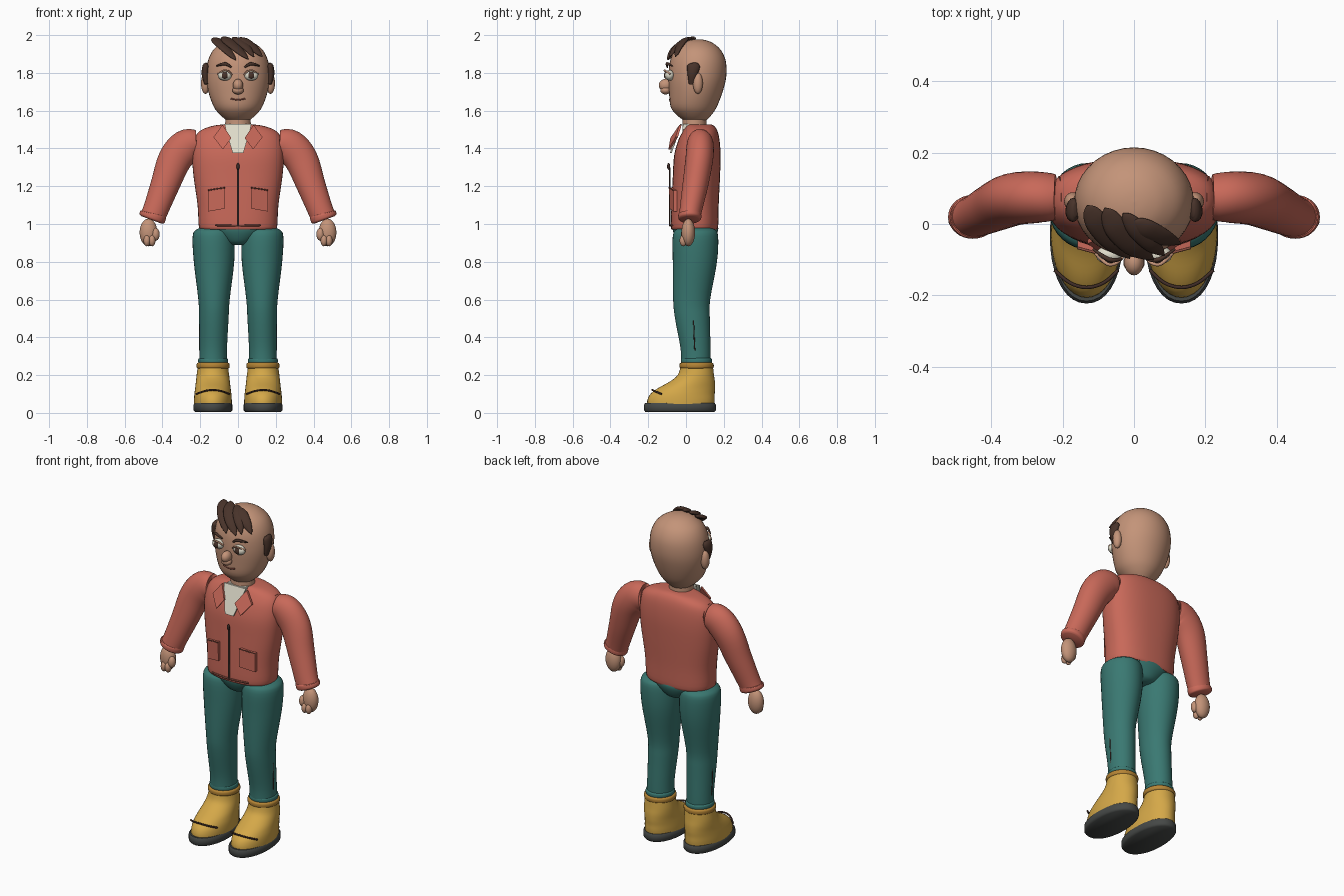
import bpy, bmesh, math
from mathutils import Vector


def colour(name, r, g, b):
    m = bpy.data.materials.new(name)
    m.diffuse_color = (r, g, b, 1)
    return m


SKIN = colour("skin", .55, .295, .19)
JACKET = colour("jacket_red", .58, .14, .10)
TEAL = colour("trouser_teal", .042, .19, .168)
YELLOW = colour("boot_yellow", .66, .39, .065)
TAN = colour("boot_trim", .46, .23, .035)
SOLE = colour("sole_grey", .06, .065, .062)
HAIR = colour("hair_brown", .065, .033, .023)
CREAM = colour("cream", .75, .72, .6)
MOUTH = colour("mouth_red", .26, .08, .055)
TRIM = colour("dark_trim", .05, .025, .02)


def finish(bm, name, mat, angle=50):
    bmesh.ops.recalc_face_normals(bm, faces=bm.faces)
    me = bpy.data.meshes.new(name)
    bm.to_mesh(me)
    bm.free()
    me.materials.append(mat)
    ob = bpy.data.objects.new(name, me)
    bpy.context.collection.objects.link(ob)
    bpy.ops.object.select_all(action='DESELECT')
    ob.select_set(True)
    bpy.context.view_layer.objects.active = ob
    bpy.ops.object.shade_smooth_by_angle(angle=math.radians(angle))
    return ob


def smooth_path(pts, steps):
    """Catmull-Rom interpolation of tuples."""
    out = []
    for i in range(len(pts) - 1):
        p0, p1, p2, p3 = (pts[max(0, min(len(pts) - 1, i + k))] for k in (-1, 0, 1, 2))
        for s in range(steps):
            t = s / steps
            out.append([.5 * (2 * b + (c - a) * t + (2 * a - 5 * b + 4 * c - d) * t * t
                              + (3 * b - a - 3 * c + d) * t ** 3)
                        for a, b, c, d in zip(p0, p1, p2, p3)])
    return out + [list(pts[-1])]


def sweep(name, pts, mat, ref=(1, 0, 0), tangent=None, power=2, n=36, steps=4, side=1):
    """Elliptical rings (x, y, z, radius along ref, other radius) along a path."""
    rows = smooth_path(pts, steps) if steps > 1 else pts
    bm, rings = bmesh.new(), []
    cs = [Vector((r[0] * side, r[1], r[2])) for r in rows]
    ref = Vector((ref[0] * side, ref[1], ref[2]))
    for i, r in enumerate(rows):
        t = Vector(tangent) if tangent else (cs[min(i + 1, len(cs) - 1)] - cs[max(i - 1, 0)]).normalized()
        u = (ref - t * ref.dot(t)).normalized()
        v = t.cross(u)
        ring = []
        for k in range(n):
            c, s = math.cos(2 * math.pi * k / n), math.sin(2 * math.pi * k / n)
            c = math.copysign(abs(c) ** (2 / power), c)
            s = math.copysign(abs(s) ** (2 / power), s)
            ring.append(bm.verts.new(cs[i] + u * c * max(r[3], .0005) + v * s * max(r[4], .0005)))
        rings.append(ring)
    for a, b in zip(rings, rings[1:]):
        for k in range(n):
            bm.faces.new((a[k], a[(k + 1) % n], b[(k + 1) % n], b[k]))
    bm.faces.new(rings[0])
    bm.faces.new(rings[-1])
    return finish(bm, name, mat)


def stack(name, secs, mat, cx=0, **kw):
    """Horizontal sections (z, centre y, x radius, y radius)."""
    return sweep(name, [(cx, y, z, a, b) for z, y, a, b in secs], mat, tangent=(0, 0, 1), **kw)


def ball(name, c, r, mat):
    bm = bmesh.new()
    bmesh.ops.create_uvsphere(bm, u_segments=24, v_segments=14, radius=1)
    for v in bm.verts:
        v.co = Vector(c) + Vector(a * b for a, b in zip(v.co, r))
    return finish(bm, name, mat)


def tube(name, pts, r, mat, side=1):
    return sweep(name, [(*p, r, r) for p in pts], mat, ref=(.1, .3, .9) if abs(pts[0][2] - pts[-1][2]) < .08
                 else (1, 0, 0), n=8, side=side)


def plate(name, pts, depth, mat, side=1):
    bm = bmesh.new()
    front = [bm.verts.new((x * side, y, z)) for x, y, z in pts]
    back = [bm.verts.new((x * side, y + depth, z)) for x, y, z in pts]
    bm.faces.new(front)
    bm.faces.new(back)
    for i in range(len(pts)):
        j = (i + 1) % len(pts)
        bm.faces.new((front[i], front[j], back[j], back[i]))
    return finish(bm, name, mat, 30)


# Head and neck
stack("head", [(1.545, .048, .055, .055), (1.575, .043, .092, .09), (1.62, .041, .128, .122),
               (1.70, .052, .157, .142), (1.78, .06, .168, .153), (1.86, .063, .16, .148),
               (1.92, .063, .132, .122), (1.958, .062, .085, .08), (1.974, .062, .04, .038),
               (1.978, .062, .001, .001)], SKIN)
stack("neck", [(1.48, .045, .07, .065), (1.57, .045, .066, .062)], SKIN)

# Face centre
ball("nose", (0, -.108, 1.735), (.027, .036, .033), SKIN)
ball("nose_tip", (0, -.108, 1.708), (.03, .028, .022), SKIN)
tube("mouth", [(-.038, -.083, 1.664), (0, -.087, 1.657), (.038, -.083, 1.664)], .004, MOUTH)

# Torso, shirt and jacket front
stack("jacket_body", [(.972, .045, .19, .115), (.985, .045, .207, .125), (1.1, .048, .214, .125),
                      (1.25, .055, .235, .125), (1.36, .06, .243, .123), (1.44, .068, .235, .11),
                      (1.49, .075, .205, .092), (1.518, .075, .14, .075), (1.528, .07, .07, .06)],
      JACKET, power=2.4, n=48)
plate("shirt", [(-.072, -.03, 1.53), (.072, -.03, 1.53), (.05, -.06, 1.45), (.028, -.085, 1.375),
                (-.028, -.085, 1.375), (-.05, -.06, 1.45)], .009, CREAM)
plate("collar_back", [(-.06, -.02, 1.5), (.06, -.02, 1.5), (.06, -.015, 1.53), (-.06, -.015, 1.53)], .05, CREAM)
sweep("zip", [(0, -.086, .99, .006, .004), (0, -.086, 1.3, .006, .004)], TRIM, n=8, steps=1)
ball("zip_pull", (0, -.092, 1.305), (.008, .008, .018), TRIM)
tube("hem_seam", [(-.12, -.074, .993), (0, -.084, .991), (.12, -.074, .993)], .005, MOUTH)

# Trouser hips
stack("hips", [(.89, .05, .05, .06), (.905, .05, .085, .09), (.95, .05, .15, .115),
               (.985, .05, .19, .12), (1.0, .05, .17, .1)], TEAL)

for s, tag in ((1, "left"), (-1, "right")):
    # Eyes, brows, ears and sideburns
    ball("eye_" + tag, (s * .07, -.087, 1.787), (.037, .026, .028), CREAM)
    ball("iris_" + tag, (s * .07, -.106, 1.787), (.017, .011, .019), HAIR)
    tube("eyelid_" + tag, [(.033, -.094, 1.79), (.05, -.11, 1.808), (.075, -.112, 1.813),
                           (.107, -.083, 1.793)], .005, SKIN, s)
    sweep("brow_" + tag, [(.035, -.098, 1.83, .004, .004), (.07, -.1, 1.848, .009, .007),
                          (.115, -.07, 1.836, .003, .003)], HAIR, ref=(0, 0, 1), n=12, side=s)
    ball("ear_" + tag, (s * .172, .063, 1.745), (.024, .026, .056), SKIN)
    sweep("sideburn_" + tag, [(.163, .04, 1.85, .008, .02), (.17, .04, 1.835, .018, .034),
                              (.174, .034, 1.79, .018, .026), (.168, .03, 1.74, .01, .015)],
          HAIR, n=16, side=s)

    # Lapels and pockets
    plate("lapel_" + tag, [(.13, -.055, 1.46), (.082, -.035, 1.525), (.035, -.083, 1.455),
                           (.08, -.093, 1.395)], .012, JACKET, s)
    plate("pocket_" + tag, [(.068, -.088, 1.082), (.158, -.066, 1.066), (.158, -.066, 1.178),
                            (.072, -.089, 1.192)], .022, JACKET, s)
    tube("pocket_edge_" + tag, [(.07, -.09, 1.192), (.114, -.079, 1.186), (.159, -.067, 1.178)], .0035, MOUTH, s)

    # Sleeve, cuff and hand
    sweep("sleeve_" + tag, [(.195, .075, 1.42, .05, .045), (.22, .075, 1.425, .073, .064),
                            (.275, .075, 1.41, .09, .072), (.335, .07, 1.34, .089, .073),
                            (.385, .05, 1.21, .077, .068), (.43, .028, 1.09, .068, .06),
                            (.45, .02, 1.04, .066, .057)], JACKET, side=s)
    sweep("cuff_" + tag, [(.447, .02, 1.055, .066, .057), (.449, .02, 1.048, .071, .061),
                          (.456, .02, 1.03, .07, .06), (.459, .02, 1.022, .058, .05)], JACKET, side=s)
    ball("palm_" + tag, (s * .474, .012, .955), (.047, .036, .073), SKIN)
    ball("thumb_" + tag, (s * .436, -.005, .945), (.021, .022, .034), SKIN)
    for x in (.455, .482):
        ball("finger_" + tag, (s * x, -.014, .912), (.018, .02, .03), SKIN)

    # Trouser leg with turn-up and side seam
    sweep("trouser_leg_" + tag, [(.128, .05, .985, .05, .06), (.128, .05, .972, .09, .1),
                                 (.13, .05, .935, .11, .12), (.127, .047, .8, .107, .117),
                                 (.127, .03, .6, .083, .098), (.128, .034, .5, .078, .092),
                                 (.131, .05, .35, .073, .08), (.132, .053, .27, .073, .078)],
          TEAL, tangent=(0, 0, 1), side=s)
    for nm, z, r, mat in (("turn_up_", .275, .078, TEAL), ("boot_collar_", .25, .087, TAN)):
        stack(nm + tag, [(z - .016, .056, r - .008, r - .006), (z - .009, .056, r, r + .003),
                         (z + .009, .056, r, r + .003), (z + .016, .056, r - .008, r - .006)], mat, cx=s * .132)
    tube("leg_seam_" + tag, [(.204, .04, .49), (.204, .043, .41), (.203, .047, .33)], .003, TRIM, s)

    # Boot, sole and toe seam
    stack("boot_" + tag, [(.04, -.029, .1, .178), (.07, -.026, .1, .178), (.1, -.018, .098, .17),
                          (.13, .002, .094, .152), (.165, .033, .09, .12), (.2, .052, .086, .096),
                          (.245, .057, .08, .086)], YELLOW, cx=s * .133)
    stack("sole_" + tag, [(0.004, -.032, .094, .182), (.014, -.032, .103, .191), (.043, -.032, .103, .191),
                          (.052, -.032, .096, .184)], SOLE, cx=s * .133, power=2.15, steps=1)
    tube("toe_seam_" + tag, [(.045, -.13, .1), (.085, -.165, .115), (.133, -.178, .122),
                             (.18, -.165, .115), (.222, -.13, .1)], .005, TRIM, s)

# Swept hair locks: root, middle, tip and width
locks = [((-.132, .052, 1.985), (-.085, -.025, 1.95), (-.012, -.096, 1.868), .034),
         ((-.082, .045, 1.99), (-.03, -.045, 1.952), (.055, -.1, 1.872), .034),
         ((.0, .01, 1.985), (.06, -.03, 1.955), (.13, -.055, 1.885), .03),
         ((-.03, .03, 1.987), (.03, -.04, 1.955), (.085, -.088, 1.885), .028)]
for root, mid, tip, w in locks:
    a, m, b = Vector(root), Vector(mid), Vector(tip)
    sweep("hair_lock", [(*a, .002, .002), (*a.lerp(m, .2), w * .65, .009), (*a.lerp(m, .65), w, .013),
                        (*m.lerp(b, .3), w * .9, .012), (*m.lerp(b, .75), w * .5, .008),
                        (*b, .002, .002)], HAIR, ref=(.8, .6, .2), n=20)
